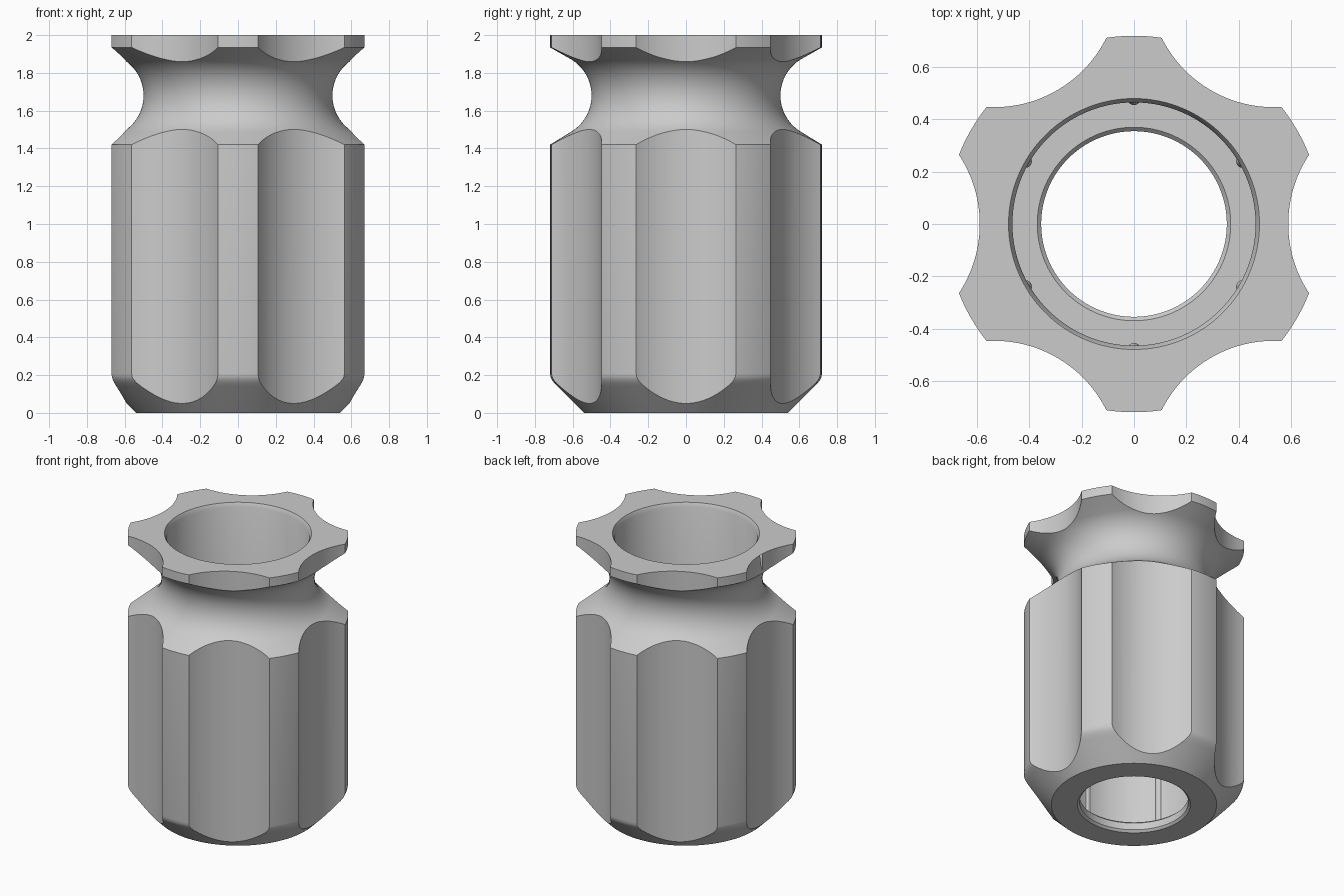
import bpy
import bmesh
from math import cos, sin, pi, radians

cube = bpy.data.objects.get("Cube")
if cube:
    bpy.data.objects.remove(cube)

grey = bpy.data.materials.new("light grey")
grey.use_nodes = True
colour = (0.6, 0.6, 0.6, 1)
grey.diffuse_color = colour
grey.node_tree.nodes["Principled BSDF"].inputs["Base Color"].default_value = colour


def lathe(name, profile, segments, centre=(0, 0), closed=True):
    """Turn (radius, height) points about a vertical axis."""
    bm = bmesh.new()
    rings = []
    for r, z in profile:
        rings.append([bm.verts.new((centre[0] + r * cos(2 * pi * i / segments),
                                    centre[1] + r * sin(2 * pi * i / segments), z))
                      for i in range(segments)])
    pairs = list(zip(rings, rings[1:]))
    if closed:
        pairs.append((rings[-1], rings[0]))
    else:
        bm.faces.new(rings[0])
        bm.faces.new(rings[-1])
    for a, b in pairs:
        for i in range(segments):
            j = (i + 1) % segments
            bm.faces.new((a[i], a[j], b[j], b[i]))
    bmesh.ops.recalc_face_normals(bm, faces=bm.faces)
    mesh = bpy.data.meshes.new(name)
    bm.to_mesh(mesh)
    bm.free()
    mesh.materials.append(grey)
    obj = bpy.data.objects.new(name, mesh)
    bpy.context.collection.objects.link(obj)
    return obj


def smooth(obj):
    bpy.ops.object.select_all(action='DESELECT')
    obj.select_set(True)
    bpy.context.view_layer.objects.active = obj
    bpy.ops.object.shade_smooth_by_angle(angle=radians(30))


# Hollow turned body with a waisted neck
neck_z, neck_r, fillet = 1.68, 0.5, 0.224
sweep = radians(58.4)
steps = 20
neck = []
for k in range(steps + 1):
    a = sweep * (2 * k / steps - 1)
    neck.append((neck_r + fillet * (1 - cos(a)), neck_z + fillet * sin(a)))
outside = [(0.54, 0), (0.68, 0.14), (0.697, 0.158), (0.71, 0.175), (0.717, 0.19),
           (0.72, 0.21), (0.72, 1.42)] + neck + [(0.72, 1.935), (0.72, 2)]
bore = [(0.48, 2), (0.465, 1.97), (0.465, 0.08), (0.37, 0.08),
        (0.355, 0.065), (0.355, 0.015), (0.37, 0)]
body = lathe("fluted_body", outside + bore, 144)

# Six scalloped grip flutes
for k in range(6):
    a = k * pi / 3
    cutter = lathe("flute_cutter", [(0.479, -0.2), (0.479, 2.2)], 128,
                   (1.069 * cos(a), 1.069 * sin(a)), closed=False)
    cutter.hide_render = True
    cut = body.modifiers.new("flute", 'BOOLEAN')
    cut.operation = 'DIFFERENCE'
    cut.solver = 'EXACT'
    cut.object = cutter
    bpy.context.view_layer.objects.active = body
    bpy.ops.object.modifier_apply(modifier=cut.name)
    bpy.data.objects.remove(cutter)
smooth(body)

# Small pointed ribs on the bore wall
for k in range(6):
    a = pi / 6 + k * pi / 3
    rib = lathe("bore_rib", [(0.025, 0.07), (0.025, 0.95), (0.003, 1.0)], 20,
                (0.48 * cos(a), 0.48 * sin(a)), closed=False)
    smooth(rib)
